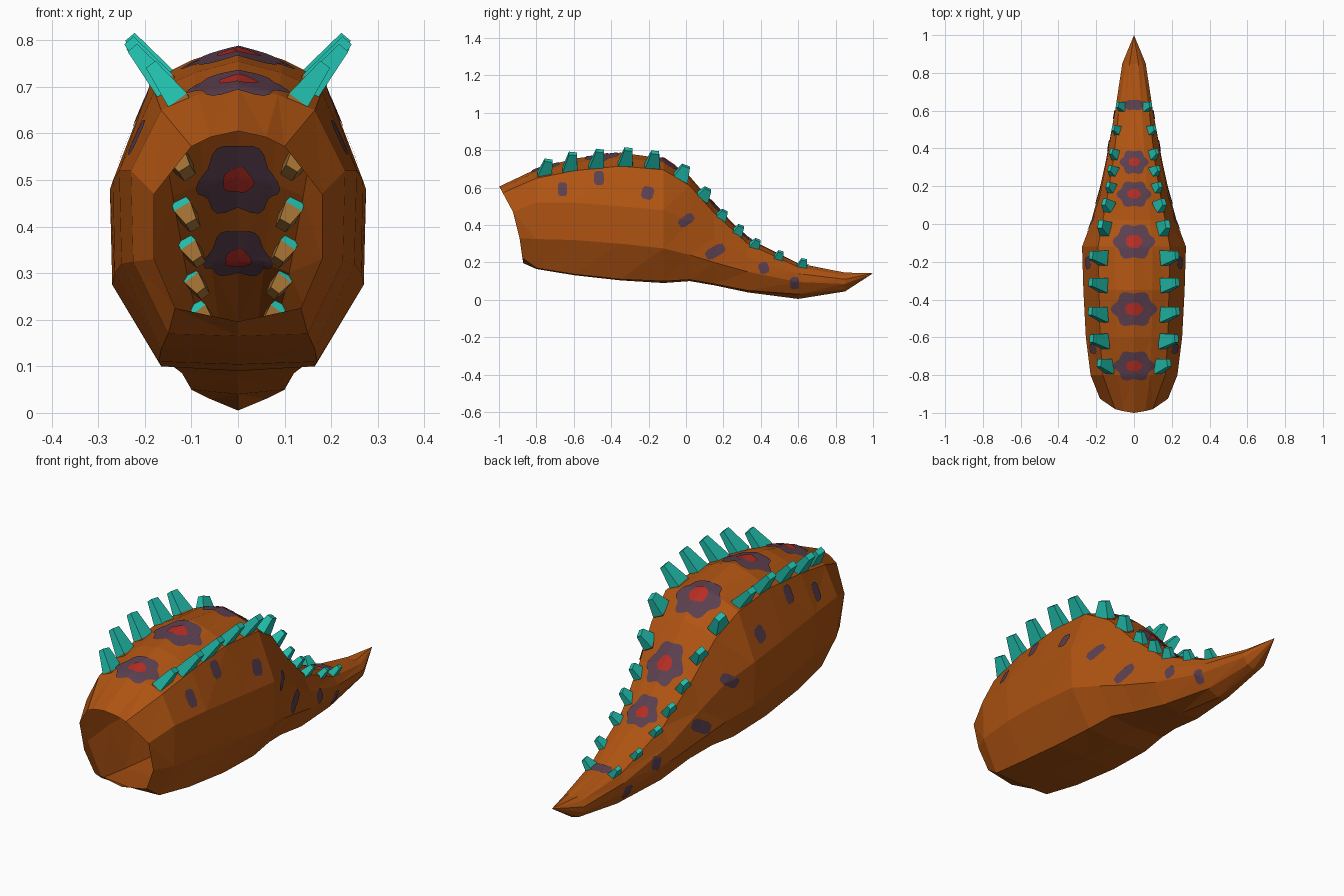
import bpy, bmesh, math
from mathutils import Vector
from mathutils.bvhtree import BVHTree

if "Cube" in bpy.data.objects:
    bpy.data.objects.remove(bpy.data.objects["Cube"])


def mat(name, rgb):
    m = bpy.data.materials.new(name)
    m.diffuse_color = (*rgb, 1)
    m.use_nodes = True
    m.node_tree.nodes["Principled BSDF"].inputs["Base Color"].default_value = m.diffuse_color
    return m


ORANGE = mat("orange_hide", (0.43, 0.088, 0.006))
PURPLE = mat("purple_spot", (0.105, 0.05, 0.078))
RED = mat("red_spot", (0.46, 0.026, 0.018))
TEAL = mat("teal_spike", (0.015, 0.51, 0.41))
TAN = mat("tan_root", (0.38, 0.17, 0.035))


def make(name, bm, *mats):
    me = bpy.data.meshes.new(name)
    bm.to_mesh(me)
    bm.free()
    for m in mats:
        me.materials.append(m)
    ob = bpy.data.objects.new(name, me)
    bpy.context.collection.objects.link(ob)
    return ob


# Body: hollow shell, lofted through half sections and open at the front
# y, top z, then x/z of shoulder, upper side, lower side, belly edge, then bottom z
SECTIONS = [
    (-0.80, .700, .165, .650, .230, .520, .225, .325, .150, .170, .165),
    (-0.60, .755, .180, .690, .255, .520, .250, .320, .165, .137, .132),
    (-0.35, .787, .185, .715, .268, .500, .265, .300, .170, .110, .104),
    (-0.12, .755, .190, .695, .275, .480, .270, .275, .165, .100, .090),
    (0.02, .660, .165, .610, .222, .420, .225, .240, .150, .108, .100),
    (0.15, .510, .140, .465, .180, .330, .190, .200, .120, .085, .078),
    (0.33, .330, .110, .300, .145, .225, .150, .150, .100, .050, .040),
    (0.60, .195, .080, .175, .100, .140, .100, .095, .060, .030, .005),
    (0.85, .142, .045, .132, .062, .110, .060, .085, .035, .055, .045),
]
halves = [[(0, -1, .605), (.06, -.99, .592), (.10, -.98, .572), (.18, -.925, .47),
           (.18, -.89, .33), (.135, -.875, .225), (0, -.87, .196)]]
for y, zt, xa, za, xb, zb, xc, zc, xd, zd, z0 in SECTIONS:
    halves.append([(0, y, zt), (xa * .52, y, zt * .48 + za * .52 + .009), (xa, y, za),
                   (xb, y, zb), (xc, y, zc), (xd, y, zd), (0, y, z0)])

bm = bmesh.new()
rings = []
for h in halves:
    pts = h + [(-x, y, z) for x, y, z in h[-2:0:-1]]
    rings.append([bm.verts.new(p) for p in pts])
n = len(rings[0])
for a, b in zip(rings, rings[1:]):
    for i in range(n):
        j = (i + 1) % n
        bm.faces.new((a[i], a[j], b[j], b[i]))
tip = bm.verts.new((0, 1, .142))
for i in range(n):
    bm.faces.new((rings[-1][i], rings[-1][(i + 1) % n], tip))
bmesh.ops.recalc_face_normals(bm, faces=bm.faces)
bmesh.ops.triangulate(bm, faces=bm.faces)
tree = BVHTree.FromBMesh(bm)
make("body", bm, ORANGE)


def spot(name, material, origin, ray, u, v, outline, lift, steps=5):
    """Thin patch draped on the hide, on its outer and inner side."""
    bm = bmesh.new()
    origin, ray, u, v = (Vector(k) for k in (origin, ray, u, v))
    for side in (lift, -lift):
        def drape(a, b):
            hit, nor, _, _ = tree.ray_cast(origin + u * a + v * b, ray)
            if hit is None:
                return None
            if nor.dot(ray) > 0:
                nor = -nor
            return bm.verts.new(hit + nor * side)
        mid = drape(0, 0)
        prev = None
        for s in range(1, steps + 1):
            ring = [drape(a * s / steps, b * s / steps) for a, b in outline]
            m = len(ring)
            for i in range(m):
                j = (i + 1) % m
                quad = (mid, ring[i], ring[j]) if prev is None else \
                    (prev[i], ring[i], ring[j], prev[j])
                if None not in quad:
                    f = bm.faces.new(quad)
                    f.normal_update()
                    if f.normal.dot(ray) * side > 0:
                        f.normal_flip()
            prev = ring
    make(name, bm, material)


def blob(rx, ry, lobes, depth, count=36):
    out = []
    for k in range(count):
        t = 2 * math.pi * k / count
        r = 1 - depth + depth * math.cos(lobes * t)
        out.append((rx * r * math.cos(t), ry * r * math.sin(t)))
    return out


# Flower spots along the back: y, half width, half length
DOWN, X, Y = (0, 0, -1), (1, 0, 0), (0, 1, 0)
for y, rx, ry in [(-.75, .11, .085), (-.45, .122, .10), (-.095, .112, .10),
                  (.155, .092, .075), (.325, .076, .07), (.63, .06, .03)]:
    spot("back_spot", PURPLE, (0, y, 2), DOWN, X, Y, blob(rx, ry, 6, .09), .004)
    if y < .5:
        spot("back_spot_centre", RED, (0, y, 2), DOWN, X, Y,
             blob(rx * .4, ry * .36, 5, .06, 20), .007, 3)

# Small flank spots: y, z, half length, half height, tilt in degrees
for y, z, ry, rz, tilt in [(-.66, .59, .025, .037, 0), (-.465, .65, .027, .037, 0),
                           (-.205, .57, .032, .034, -15), (0, .425, .044, .025, 35),
                           (.155, .258, .055, .028, 30), (.415, .17, .026, .03, 20),
                           (.58, .09, .024, .031, 0)]:
    c, s = math.cos(math.radians(tilt)), math.sin(math.radians(tilt))
    box = [(ry * a, rz * b) for a, b in [(1, .6), (.6, 1), (-.6, 1), (-1, .6),
                                         (-1, -.6), (-.6, -1), (.6, -1), (1, -.6)]]
    for side in (1, -1):
        spot("flank_spot", PURPLE, (side * 2, y, z), (-side, 0, 0),
             (0, c, s), (0, -s, c), box, .004, 3)


# Spikes: blunt tapered blocks with a tan root inside the hide
def spike(base, top, w, side):
    base, top = Vector(base), Vector(top)
    axis = (top - base).normalized()
    along = Vector((0, 1, 0))
    along = (along - axis * along.dot(axis)).normalized()
    across = axis.cross(along)
    bm = bmesh.new()
    loops = []
    for p, k in ((base - axis * w * .55, .62), (base, 1.0), (top, .52)):
        loop = []
        for a, b in ((-1, -1), (1, -1), (1, 1), (-1, 1)):
            q = p + along * (a * w * k * .5) + across * (b * w * k * .31)
            loop.append(bm.verts.new((q.x * side, q.y, q.z)))
        loops.append(loop)
    for lvl in range(2):
        for i in range(4):
            j = (i + 1) % 4
            f = bm.faces.new((loops[lvl][i], loops[lvl][j], loops[lvl + 1][j], loops[lvl + 1][i]))
            f.material_index = 1 - lvl
    bm.faces.new(loops[0]).material_index = 1
    bm.faces.new(loops[2])
    bmesh.ops.recalc_face_normals(bm, faces=bm.faces)
    make("spike", bm, TEAL, TAN)


# base x, y, z, tip x, y, z, width
SPIKES = [
    (.125, -.755, .665, .185, -.735, .745, .080),
    (.150, -.620, .690, .225, -.605, .782, .082),
    (.155, -.480, .705, .232, -.460, .797, .082),
    (.155, -.325, .715, .230, -.308, .805, .082),
    (.160, -.180, .710, .228, -.165, .788, .082),
    (.148, -.030, .650, .178, .000, .715, .085),
    (.128, .085, .545, .158, .118, .593, .075),
    (.112, .180, .430, .138, .208, .475, .066),
    (.100, .270, .350, .130, .295, .395, .062),
    (.092, .360, .280, .122, .385, .320, .060),
    (.078, .490, .215, .110, .508, .257, .056),
    (.058, .620, .175, .088, .632, .215, .056),
]
for bx, by, bz, tx, ty, tz, w in SPIKES:
    for side in (1, -1):
        spike((bx, by, bz), (tx, ty, tz), w, side)
